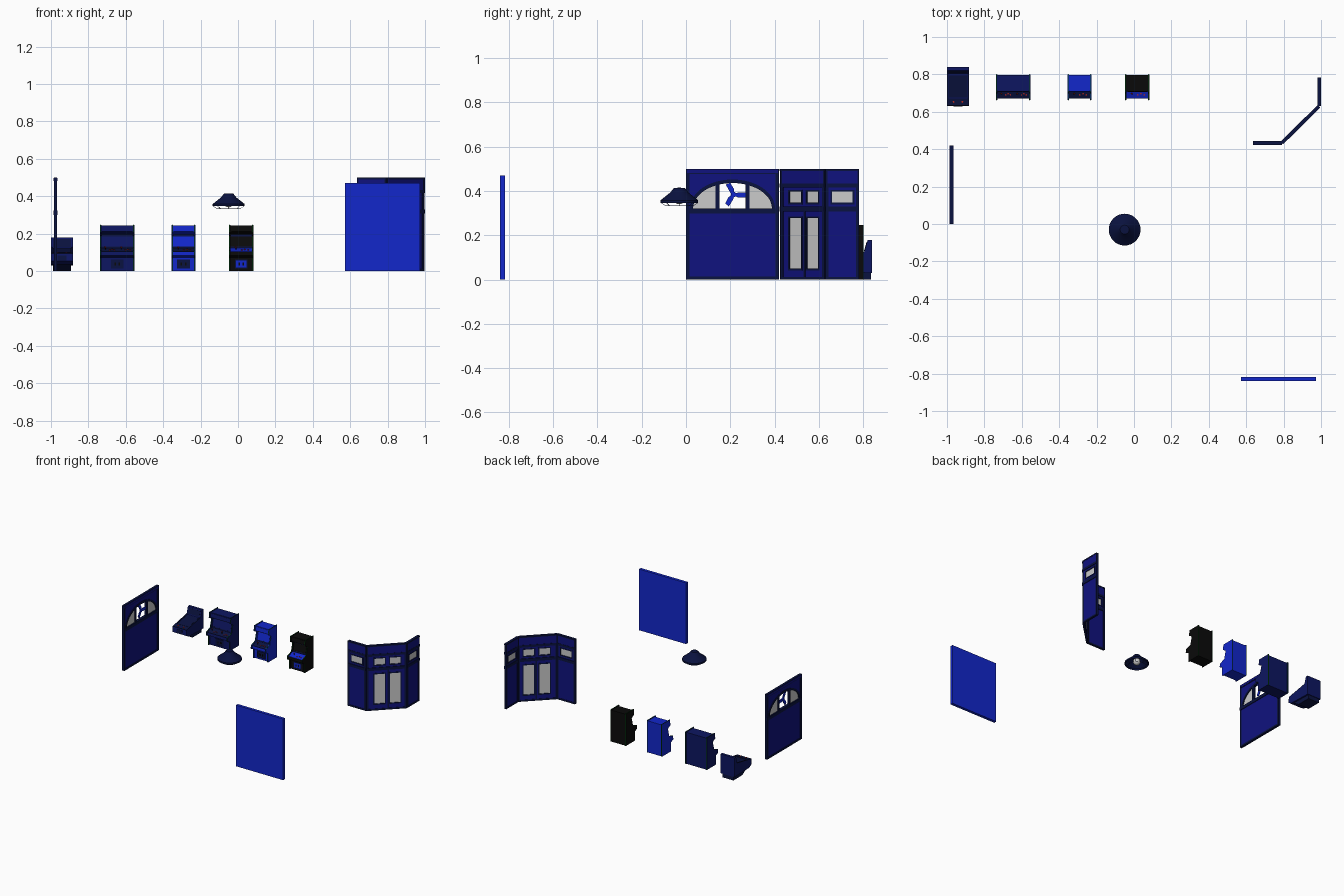
import bpy, bmesh, math
from mathutils import Matrix, Vector

if "Cube" in bpy.data.objects:
    bpy.data.objects.remove(bpy.data.objects["Cube"])

def material(name, *rgb):
    m = bpy.data.materials.new(name)
    m.diffuse_color = (*rgb, 1)
    m.use_nodes = True
    m.node_tree.nodes["Principled BSDF"].inputs["Base Color"].default_value = m.diffuse_color
    return m

NAVY = material("navy", 0.005, 0.006, 0.21)
BLUE = material("blue", 0.006, 0.02, 0.6)
DARK = material("dark_navy", 0.003, 0.006, 0.05)
DEEP = material("deep_blue", 0.004, 0.008, 0.12)
BLACK = material("black", 0.003, 0.003, 0.003)
GREEN = material("green", 0.0, 0.06, 0.005)
RED = material("red", 0.5, 0.02, 0.01)

def finish(name, bm, mat, smooth=False):
    bmesh.ops.recalc_face_normals(bm, faces=bm.faces[:])
    me = bpy.data.meshes.new(name)
    bm.to_mesh(me)
    bm.free()
    if mat:
        me.materials.append(mat)
    if smooth:
        me.shade_smooth()
        me.set_sharp_from_angle(angle=math.radians(35))
    ob = bpy.data.objects.new(name, me)
    bpy.context.collection.objects.link(ob)
    return ob

def plane_frame(origin, u, v):
    """Matrix taking (along, depth, height) to the world."""
    m = Matrix.Identity(4)
    for r in range(2):
        m[r][0], m[r][1], m[r][3] = u[r], v[r], origin[r]
    return m

SIDE = plane_frame((0, 0), (0, 1), (1, 0))     # profile in y-z, extruded along x

def solid(name, polys, d0, d1, mat, M):
    """Extrude one or more (u, z) outlines from depth d0 to d1."""
    bm = bmesh.new()
    for pts in polys:
        a = [bm.verts.new(M @ Vector((u, d0, z))) for u, z in pts]
        b = [bm.verts.new(M @ Vector((u, d1, z))) for u, z in pts]
        bm.faces.new(a)
        bm.faces.new(b[::-1])
        for i in range(len(a)):
            j = (i + 1) % len(a)
            bm.faces.new((a[i], b[i], b[j], a[j]))
    return finish(name, bm, mat)

def rect(u0, u1, z0, z1):
    return [(u0, z0), (u1, z0), (u1, z1), (u0, z1)]

def ring(o, i):
    """Four bars between an outer and an inner rectangle (u0, u1, z0, z1)."""
    return [rect(o[0], i[0], o[2], o[3]), rect(i[1], o[1], o[2], o[3]),
            rect(i[0], i[1], o[2], i[2]), rect(i[0], i[1], i[3], o[3])]

def strip(a, b, t, s0=0.0, s1=1.0):
    """Thin plate outline lying on the outside of profile edge a-b."""
    a, b = Vector(a), Vector(b)
    d = (b - a).normalized()
    n = Vector((d.y, -d.x)) * t
    p, q = a.lerp(b, s0), a.lerp(b, s1)
    return [p[:], q[:], (q + n)[:], (p + n)[:]]

def pegs(name, places, r, h, mat, ball=0):
    bm = bmesh.new()
    for p in places:
        if ball:
            bmesh.ops.create_icosphere(bm, subdivisions=2, radius=ball,
                                       matrix=Matrix.Translation((p[0], p[1], p[2] + h)))
        else:
            bmesh.ops.create_cone(bm, cap_ends=True, segments=12, radius1=r, radius2=r, depth=h,
                                  matrix=Matrix.Translation((p[0], p[1], p[2] + h / 2)))
    finish(name, bm, mat, True)

# --- arcade cabinets
CAB_SIDE = [(.80, 0), (.80, .246), (.703, .246), (.698, .205), (.728, .187), (.712, .125),
            (.665, .108), (.662, .082), (.69, .07), (.69, 0)]
CAB_CORE = [(.797, 0), (.797, .242), (.712, .242), (.708, .205), (.745, .193), (.727, .122),
            (.673, .102), (.671, .082), (.70, .072), (.70, 0)]

def cabinet(name, x0, x1, body, accent, players):
    w, t = x1 - x0, .008
    trim = [(.735 + (y - .735) * 1.02, z * 1.006) for y, z in CAB_SIDE]
    for tag, s in (("left", x0), ("right", x1 - t)):
        solid(f"{name}_{tag}_side", [CAB_SIDE], s, s + t, body, SIDE)
        solid(f"{name}_{tag}_edge_trim", [trim], s + .002, s + .006, GREEN, SIDE)
    a, b = x0 + t, x1 - t
    solid(name + "_body", [CAB_CORE], a, b, body, SIDE)
    c = CAB_CORE
    solid(name + "_marquee", [strip(c[2], c[3], .003, .12, .88)], a + .004, b - .004, body, SIDE)
    solid(name + "_bezel", [strip(c[4], c[5], .003, 0, .12), strip(c[4], c[5], .003, .88, 1)],
          a, b, DARK, SIDE)
    solid(name + "_screen", [strip(c[4], c[5], .002, .12, .88)], a + .01, b - .01, body, SIDE)
    solid(name + "_control_panel", [strip(c[5], c[6], .003, .1, 1)], a, b, accent, SIDE)
    # coin door with its frame and slots
    mid, hw = (x0 + x1) / 2, .034
    front = plane_frame((mid, .70), (1, 0), (0, -1))
    solid(name + "_door_frame", ring((-hw, hw, .012, .062), (-hw + .006, hw - .006, .018, .056)),
          0, .005, DARK, front)
    solid(name + "_coin_door", [rect(-hw + .006, hw - .006, .018, .056)], 0, .003, accent, front)
    solid(name + "_coin_slots", [rect(s - .004, s + .004, .03, .044) for s in (-.011, .011)],
          .003, .005, BLACK, front)
    # sticks and buttons, one set per player
    step = (w - 2 * t) / players
    starts = [a + step * i for i in range(players)]
    sticks = [(s + step * .25, .697, .113) for s in starts]
    pegs(name + "_sticks", sticks, .002, .013, BLACK)
    pegs(name + "_stick_balls", sticks, 0, .014, RED, ball=.0045)
    pegs(name + "_buttons", [(s + step * f, y, .1115 + (y - .693) * .37) for s in starts
                             for f, y in ((.52, .69), (.67, .696), (.82, .69))], .004, .004, RED)

cabinet("wide_cabinet", -.738, -.553, DEEP, DARK, 2)
cabinet("blue_cabinet", -.356, -.227, BLUE, DARK, 1)
cabinet("black_cabinet", -.048, .083, BLACK, BLUE, 1)

# --- pinball table
X0, X1 = -1.0, -.882
solid("table_pedestal", [[(.835, 0), (.835, .04), (.665, .04), (.725, 0)]], X0 + .012, X1 - .012, DARK, SIDE)
top_back, top_front = (.803, .122), (.635, .09)
solid("table_body", [[(.84, .03), (.84, .122), top_back, top_front, (.63, .052), (.66, .035)]],
      X0, X1, DEEP, SIDE)
solid("table_backbox", [[(.84, .12), (.84, .178), (.82, .178), (.803, .12)]], X0, X1, DEEP, SIDE)
solid("backbox_screen", [strip((.82, .178), (.803, .12), .002, .15, .85)], X0 + .01, X1 - .01, DARK, SIDE)
solid("table_playfield", [strip(top_back, top_front, .002, .05, .75)], X0 + .012, X1 - .012, DARK, SIDE)
for tag, s in (("left", X0), ("right", X1 - .008)):
    solid(f"table_{tag}_rail", [strip(top_back, top_front, .005)], s, s + .008, DARK, SIDE)
solid("table_control_bar", [strip(top_back, top_front, .005, .78, 1)], X0 + .008, X1 - .008, DARK, SIDE)
solid("table_coin_door", [strip(top_front, (.63, .052), .003, .2, .9)], X0 + .035, X1 - .035, DARK, SIDE)
pegs("table_buttons", [(X0 + f * (X1 - X0), .653, .097) for f in (.3, .7)], .005, .005, RED)

# --- arched window wall
WALL = plane_frame((-.976, 0), (0, 1), (1, 0))
CY, SILL = .21, .322

def arch(rx, rz, u0=-1.0, u1=1.0, n=24):
    """Points on the half-ellipse between two fractions of its width, left to right."""
    a0, a1 = math.acos(u0), math.acos(u1)
    return [(CY + rx * math.cos(a0 + (a1 - a0) * i / n), SILL + rz * math.sin(a0 + (a1 - a0) * i / n))
            for i in range(n + 1)]

solid("wall_lower_panel", [rect(.014, .406, .012, .298)], -.006, .006, NAVY, WALL)
solid("wall_upper_panel", [[(.014, SILL)] + arch(.19, .128) + [(.406, SILL), (.406, .478), (.014, .478)]],
      -.006, .006, NAVY, WALL)
solid("wall_frame", ring((0, .42, 0, .5), (.016, .404, .014, .476)), -.009, .009, DARK, WALL)
solid("wall_top_band", [rect(.004, .416, .481, .496)], -.0105, .0105, NAVY, WALL)
solid("wall_sill", [rect(.0, .42, .298, SILL)], -.011, .011, DARK, WALL)
solid("window_arch", [arch(.192, .13) + arch(.178, .114)[::-1]], -.009, .009, DARK, WALL)
k = .075 / .18
for tag, lo, hi in (("left", -1, -k), ("right", k, 1)):
    pts = arch(.18, .116, lo, hi, 12)
    corner = (pts[-1][0], SILL) if lo == -1 else (pts[0][0], SILL)
    solid(f"window_{tag}_pane", [pts + [corner] if lo == -1 else [corner] + pts], -.002, .002, None, WALL)
solid("window_mullions", [rect(CY + s - .009, CY + s + .009, SILL, .433) for s in (-.068, .068)],
      -.008, .008, DARK, WALL)
# three-bladed fan in the open middle light
hub = Vector((.215, .384))
blades = []
for ang in (0, 120, 240):
    rot = Matrix.Rotation(math.radians(ang), 2)
    blades.append([(hub + rot @ Vector(p))[:] for p in
                   ((.004, -.006), (.022, -.014), (.054, -.013), (.057, .008), (.022, .009), (.004, .006))])
solid("fan_blades", blades, -.002, .003, BLUE, WALL)
solid("fan_hub", [[(hub.x + .012 * math.cos(math.tau * i / 16), hub.y + .012 * math.sin(math.tau * i / 16))
                   for i in range(16)]], -.005, .006, BLUE, WALL)

# --- folding shop front: two side bays and a diagonal pair of doors
def bay(name, p, q, lights, doors):
    u = (Vector(q) - Vector(p))
    L = u.length
    u.normalize()
    M = plane_frame(p, u, (u.y, -u.x))
    solid(name + "_frame", ring((0, L, 0, .5), (.014, L - .014, .012, .49)), -.008, .008, DARK, M)
    solid(name + "_fascia", [rect(.008, L - .008, .434, .49)], -.0085, .0085, NAVY, M)
    solid(name + "_rails", [rect(0, L, z, z + h) for z, h in ((.307, .022), (.416, .018), (.49, .01))],
          -.01, .01, DARK, M)
    edges = [.014] + [(lights[i][1] + lights[i + 1][0]) / 2 for i in range(len(lights) - 1)] + [L - .014]
    for i, (a, b) in enumerate(lights):
        o = (edges[i], edges[i + 1])
        solid(f"{name}_transom_{i}", ring((*o, .329, .416), (a, b, .348, .397)), -.005, .005, NAVY, M)
        solid(f"{name}_transom_trim_{i}", ring((a - .008, b + .008, .34, .405), (a, b, .348, .397)),
              -.007, .007, DARK, M)
        solid(f"{name}_transom_pane_{i}", [rect(a, b, .348, .397)], -.002, .002, None, M)
        if doors:
            solid(f"{name}_door_{i}", ring((*o, .012, .307), (a, b, .05, .277)), -.005, .005, NAVY, M)
            solid(f"{name}_door_trim_{i}", ring((a - .008, b + .008, .042, .285), (a, b, .05, .277)),
                  -.007, .007, DARK, M)
            solid(f"{name}_door_pane_{i}", [rect(a, b, .05, .277)], -.002, .002, None, M)
    if doors:
        solid(name + "_meeting_stile", [rect(L / 2 + .006, L / 2 + .016, .012, .307)], -.008, .008, DARK, M)
    else:
        solid(name + "_lower_panel", [rect(.014, L - .014, .012, .307)], -.005, .005, NAVY, M)

A, B, C, D = (.636, .433), (.79, .433), (.99, .63), (.99, .782)
bay("left_bay", A, B, [(.03, .122)], False)
bay("door_bay", B, C, [(.054, .13), (.166, .24)], True)
bay("right_bay", C, D, [(.03, .122)], False)

# --- pendant lamp
LX, LY = -.05, -.03

def lathe(name, profile, mat, n=32):
    bm = bmesh.new()
    vs = [bm.verts.new((LX + r, LY, z)) for r, z in profile]
    es = [bm.edges.new(e) for e in zip(vs, vs[1:])]
    bmesh.ops.spin(bm, geom=vs + es, cent=(LX, LY, 0), axis=(0, 0, 1), angle=math.tau, steps=n)
    bmesh.ops.remove_doubles(bm, verts=bm.verts[:], dist=1e-5)
    return finish(name, bm, mat, True)

lathe("lamp_shade", [(0, .415), (.024, .414), (.031, .406), (.04, .394), (.085, .358), (.085, .346),
                     (.082, .346), (.081, .356), (.038, .389), (.028, .402), (0, .405)], DARK)
lathe("lamp_bulb", [(.026 * math.sin(math.pi * i / 10), .366 + .026 * math.cos(math.pi * i / 10))
                    for i in range(11)], None, 20)
lathe("lamp_socket", [(0, .404), (.012, .404), (.012, .385), (0, .385)], DARK, 16)

def wire(name, pts, cyclic):
    cu = bpy.data.curves.new(name, 'CURVE')
    cu.dimensions, cu.bevel_depth, cu.bevel_resolution = '3D', .0012, 1
    sp = cu.splines.new('POLY')
    sp.points.add(len(pts) - 1)
    for p, c in zip(sp.points, pts):
        p.co = (LX + c[0], LY + c[1], c[2], 1)
    sp.use_cyclic_u = cyclic
    cu.materials.append(DARK)
    bpy.context.collection.objects.link(bpy.data.objects.new(name, cu))

def polar(r, a, z):
    return (r * math.cos(a), r * math.sin(a), z)

wire("lamp_guard_ring", [polar(.062, math.tau * i / 32, .333) for i in range(32)], True)
for i in range(8):
    ang = math.tau * i / 8
    wire(f"lamp_guard_bar_{i}", [polar(.083, ang, .347), polar(.062, ang, .333)], False)

# --- plain standing panel
solid("standing_panel", [rect(.572, .972, 0, .47)], -.84, -.818, BLUE, plane_frame((0, 0), (1, 0), (0, 1)))
